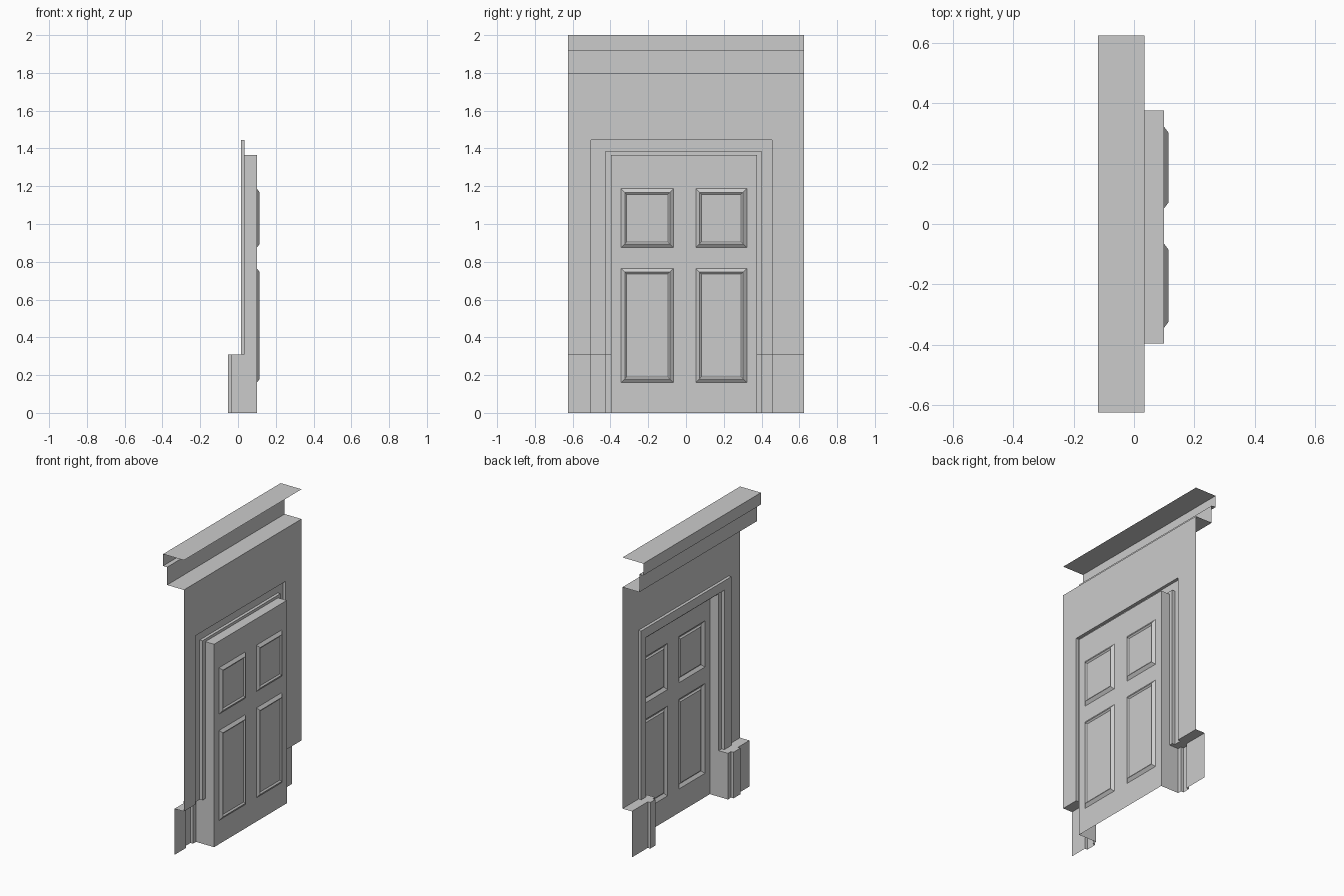
import bpy

if "Cube" in bpy.data.objects:
    bpy.data.objects.remove(bpy.data.objects["Cube"])

WALL_X, DOOR_X, PLINTH_Z = 0.035, 0.10, 0.31


def make(name, verts, faces):
    mesh = bpy.data.meshes.new(name)
    mesh.from_pydata(verts, [], faces)
    mesh.update()
    obj = bpy.data.objects.new(name, mesh)
    bpy.context.collection.objects.link(obj)
    return obj


def strip(rows):
    """Skin successive point rows of equal length with quads."""
    n = len(rows[0])
    verts = [p for row in rows for p in row]
    faces = [(i * n + j, i * n + j + 1, (i + 1) * n + j + 1, (i + 1) * n + j)
             for i in range(len(rows) - 1) for j in range(n - 1)]
    return verts, faces


# Wall outline, stepped architrave and door reveal as nested arches: y0, y1, top, x
arches = [(-0.625, 0.625, 1.80, WALL_X),
          (-0.503, 0.455, 1.445, WALL_X),
          (-0.503, 0.455, 1.445, 0.015),
          (-0.429, 0.402, 1.383, 0.015),
          (-0.429, 0.402, 1.383, WALL_X),
          (-0.397, 0.376, 1.365, WALL_X),
          (-0.397, 0.376, 1.365, DOOR_X)]


def arch_rows(items):
    return [[(x, a, PLINTH_Z), (x, a, t), (x, b, t), (x, b, PLINTH_Z)]
            for a, b, t, x in items]


make("wall", *strip(arch_rows(arches[:2])))
make("architrave", *strip(arch_rows(arches[1:6])))
make("door_reveal", *strip(arch_rows(arches[5:])))

# Cornice: open profile swept along y
cornice = [(WALL_X, 1.80), (-0.09, 1.80), (-0.09, 1.92),
           (-0.12, 1.92), (-0.12, 2.0), (WALL_X, 2.0)]
make("cornice", *strip([[(x, y, z) for x, z in cornice] for y in (-0.625, 0.625)]))

# Plinths: stepped plan raised to the ledge, with the ledge cap on top
for side, name in ((0, "plinth_right"), (1, "plinth_left")):
    ys = [arches[i][side] for i in (0, 1, 3, 5)]
    plan = [(-0.034, ys[0]), (-0.034, ys[1]), (-0.053, ys[1]),
            (-0.053, ys[2]), (-0.034, ys[2]), (-0.034, ys[3]), (DOOR_X, ys[3])]
    make(name, *strip([[(x, y, z) for x, y in plan] for z in (0, PLINTH_Z)]))
    cap = plan[:-1] + [(a[3], a[side]) for a in reversed(arches[:6])]
    make(name + "_cap", [(x, y, PLINTH_Z) for x, y in cap], [tuple(range(len(cap)))])

# Door leaf: grid of cells, the four panel cells carry nested moulding rings
gy = [-0.397, -0.344, -0.066, 0.052, 0.322, 0.376]
gz = [0, 0.160, 0.765, 0.875, 1.187, 1.365]
rings = [(0, DOOR_X), (0.02, 0.115), (0.03, 0.107)]
verts, faces = [], []


def loop(x, a, b, c, d):
    k = len(verts)
    verts.extend([(x, a, c), (x, b, c), (x, b, d), (x, a, d)])
    return [k, k + 1, k + 2, k + 3]


for i in range(5):
    for j in range(5):
        box = gy[i], gy[i + 1], gz[j], gz[j + 1]
        last = loop(DOOR_X, *box)
        if i in (1, 3) and j in (1, 3):
            for inset, x in rings[1:]:
                new = loop(x, box[0] + inset, box[1] - inset,
                           box[2] + inset, box[3] - inset)
                for k in range(4):
                    m = (k + 1) % 4
                    faces.append((last[k], last[m], new[m], new[k]))
                last = new
        faces.append(tuple(last))
door = make("door_leaf", verts, faces)

# Merge the shared cell corners
weld = door.modifiers.new("weld", 'WELD')
weld.merge_threshold = 0.0005
